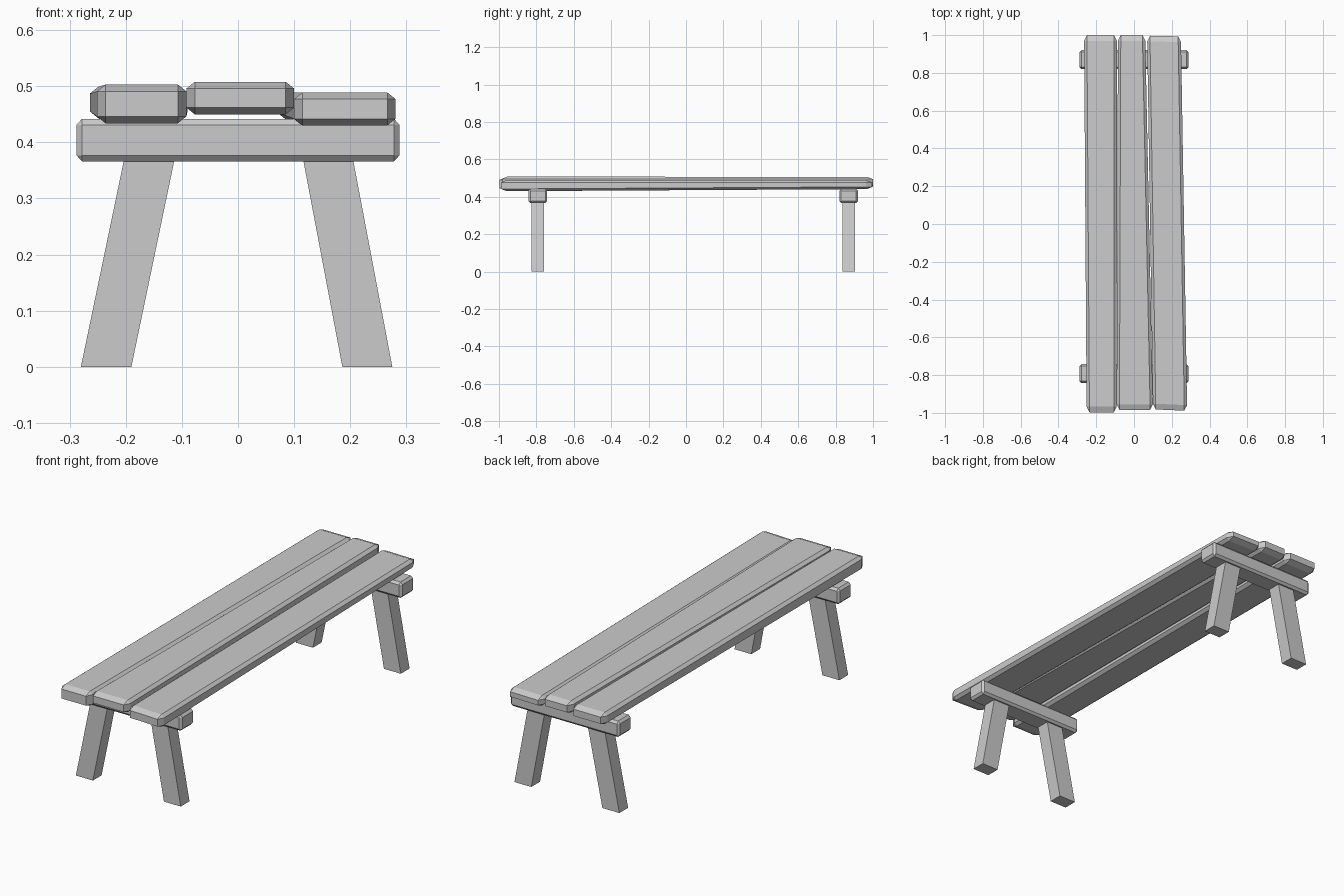
import bpy, bmesh

if "Cube" in bpy.data.objects:
    bpy.data.objects.remove(bpy.data.objects["Cube"])


def finish(name, bm):
    bmesh.ops.recalc_face_normals(bm, faces=bm.faces[:])
    mesh = bpy.data.meshes.new(name)
    bm.to_mesh(mesh)
    bm.free()
    bpy.context.collection.objects.link(bpy.data.objects.new(name, mesh))


def chamfered(name, front, back, cut):
    """Chamfered board lofted between two ends, each (x0, x1, y_at_x0, y_at_x1, z0, z1)."""
    bm = bmesh.new()
    bmesh.ops.create_cube(bm, size=1)
    bmesh.ops.bevel(bm, geom=bm.edges[:], offset=0.1, segments=1, affect='EDGES')
    length = back[2] - front[2]
    for v in bm.verts:
        end, s = (front, 1) if v.co.y < 0 else (back, -1)
        inset = [0 if abs(c) > 0.45 else k for c, k in zip(v.co, cut)]
        x0, x1, ya, yb, z0, z1 = end
        x = x0 + inset[0] if v.co.x < 0 else x1 - inset[0]
        z = z0 + inset[2] if v.co.z < 0 else z1 - inset[2]
        y = ya + (yb - ya) * (x - x0) / (x1 - x0) + s * inset[1]
        v.co = (x, y, z)
    finish(name, bm)


def leg(name, bottom, top, y0, y1):
    """Slanted leg: parallelogram profile extruded along y."""
    bm = bmesh.new()
    pts = [(bottom[0], 0), (bottom[1], 0), (top[1], 0.37), (top[0], 0.37)]
    face = bm.faces.new([bm.verts.new((x, y0, z)) for x, z in pts])
    ext = bmesh.ops.extrude_face_region(bm, geom=[face])
    for g in ext['geom']:
        if isinstance(g, bmesh.types.BMVert):
            g.co.y = y1
    finish(name, bm)


# seat planks, slightly uneven
plank_cut = (0.015, 0.03, 0.012)
chamfered("left_plank", (-0.251, -0.092, -0.997, -0.997, 0.434, 0.503),
          (-0.264, -0.09, 1.0, 1.0, 0.443, 0.499), plank_cut)
chamfered("middle_plank", (-0.092, 0.1, -0.985, -0.985, 0.45, 0.508),
          (-0.085, 0.06, 1.0, 1.0, 0.45, 0.506), plank_cut)
chamfered("right_plank", (0.1, 0.281, -0.981, -0.989, 0.43, 0.489),
          (0.07, 0.249, 0.997, 0.993, 0.441, 0.489), plank_cut)

# cross bars and splayed legs at each end
for end, yc in (("front", -0.792), ("back", 0.87)):
    y0, y1 = yc - 0.05, yc + 0.05
    chamfered(end + "_crossbar", (-0.288, 0.288, y0, y0, 0.366, 0.442),
              (-0.288, 0.288, y1, y1, 0.366, 0.442), (0.01, 0.01, 0.011))
    leg(end + "_left_leg", (-0.28, -0.19), (-0.203, -0.113), yc - 0.033, yc + 0.033)
    leg(end + "_right_leg", (0.186, 0.275), (0.116, 0.205), yc - 0.033, yc + 0.033)
